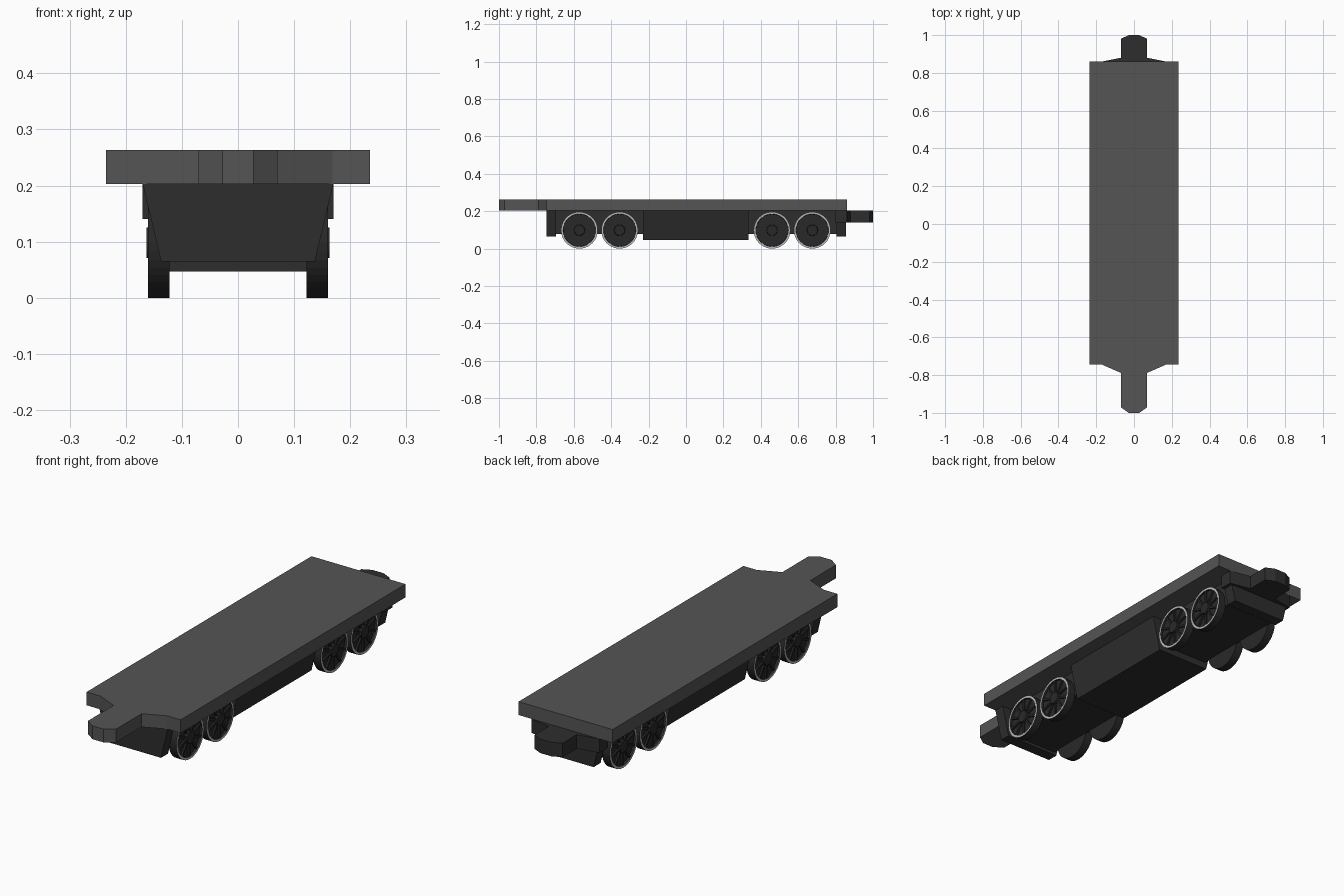
import bpy, bmesh, math
from mathutils import Matrix, Vector

if "Cube" in bpy.data.objects:
    bpy.data.objects.remove(bpy.data.objects["Cube"])


def material(name, v):
    m = bpy.data.materials.new(name)
    m.diffuse_color = (v, v, v, 1)
    m.use_nodes = True
    m.node_tree.nodes["Principled BSDF"].inputs["Base Color"].default_value = m.diffuse_color
    return m


DECK = material("deck grey", 0.09)
BODY = material("underframe charcoal", 0.027)
WHEEL = material("wheel black", 0.022)
RIM = material("rim light grey", 0.5)


def finish(bm, name, *mats):
    bmesh.ops.recalc_face_normals(bm, faces=bm.faces)
    me = bpy.data.meshes.new(name)
    bm.to_mesh(me)
    bm.free()
    for m in mats:
        me.materials.append(m)
    ob = bpy.data.objects.new(name, me)
    bpy.context.collection.objects.link(ob)
    return ob


def prism(name, outline, vec, mat):
    """Extrude a closed outline of 3D points along vec."""
    bm = bmesh.new()
    f = bm.faces.new([bm.verts.new(p) for p in outline])
    r = bmesh.ops.extrude_face_region(bm, geom=[f])
    vs = [g for g in r["geom"] if isinstance(g, bmesh.types.BMVert)]
    bmesh.ops.translate(bm, vec=vec, verts=vs)
    return finish(bm, name, mat)


def mirrored(half):
    return half + [(-x, y) for x, y in reversed(half)]


def plate(name, half, z0, z1, mat):
    prism(name, [(x, y, z0) for x, y in mirrored(half)], (0, 0, z1 - z0), mat)


def frame(name, half, y0, y1):
    prism(name, [(x, y0, z) for x, z in mirrored(half)], (0, y1 - y0, 0), BODY)


# Deck with front coupling tongue
plate("deck", [(0.235, 0.86), (0.235, -0.745), (0.168, -0.745), (0.07, -0.788),
               (0.07, -0.97), (0.028, -1.0)], 0.203, 0.263, DECK)
# Rear coupling tongue, below the deck
plate("rear_coupler", [(0.17, 0.80), (0.17, 0.86), (0.07, 0.88),
                       (0.07, 0.98), (0.028, 1.0)], 0.14, 0.203, BODY)

# Underframe: sloped end plates, deep middle tank, narrow wheel bays
end = [(0.17, 0.203), (0.137, 0.065)]
frame("front_end_plate", end, -0.745, -0.695)
frame("rear_end_plate", end, 0.805, 0.855)
frame("middle_tank", [(0.17, 0.203), (0.133, 0.047)], -0.23, 0.335)
bay = [(0.126, 0.203), (0.126, 0.078)]
frame("front_wheel_bay", bay, -0.70, -0.225)
frame("rear_wheel_bay", bay, 0.33, 0.81)

# Wheels: lathed profile around x with raised rim, hub and spokes
R, SEG, SPOKES = 0.098, 40, 10
PROFILE = [(0.122, 0), (0.122, R), (0.16, R), (0.16, R - 0.011), (0.15, R - 0.012),
           (0.15, 0.03), (0.163, 0.027), (0.163, 0)]


def wheel(name, y, side):
    bm = bmesh.new()
    vs = [bm.verts.new((x, 0, r)) for x, r in PROFILE]
    es = [bm.edges.new(p) for p in zip(vs, vs[1:])]
    bmesh.ops.spin(bm, geom=vs + es, cent=(0, 0, 0), axis=(1, 0, 0),
                   angle=math.tau, steps=SEG, use_merge=False)
    bmesh.ops.remove_doubles(bm, verts=bm.verts, dist=1e-5)
    bmesh.ops.recalc_face_normals(bm, faces=bm.faces)
    # light ring on the outer face of the rim
    for f in bm.faces:
        c = f.calc_center_median()
        if f.normal.x > 0.9 and math.hypot(c.y, c.z) > R - 0.0112:
            f.material_index = 1
    for i in range(SPOKES):
        m = (Matrix.Rotation(math.tau * i / SPOKES, 4, 'X')
             @ Matrix.Translation((0.153, 0, 0.057))
             @ Matrix.Diagonal((0.009, 0.009, 0.063, 1)))
        bmesh.ops.create_cube(bm, size=1, matrix=m)
    bmesh.ops.scale(bm, vec=(side, 1, 1), verts=bm.verts)
    bmesh.ops.translate(bm, vec=(0, y, R), verts=bm.verts)
    finish(bm, name, WHEEL, RIM)


for n, y in enumerate((-0.57, -0.355, 0.46, 0.675), 1):
    wheel(f"right_wheel_{n}", y, 1)
    wheel(f"left_wheel_{n}", y, -1)
